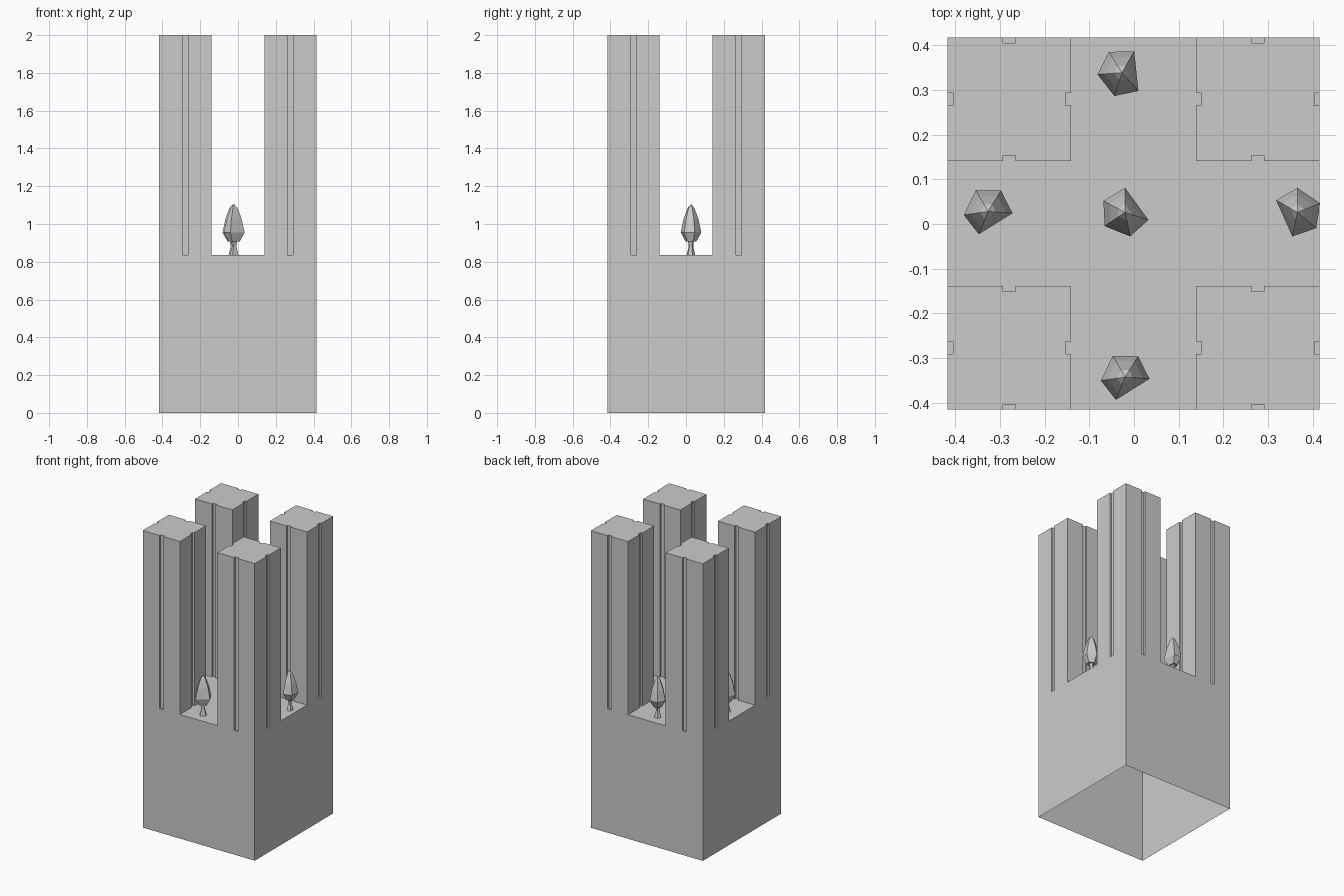
import bpy, bmesh, math

if "Cube" in bpy.data.objects:
    bpy.data.objects.remove(bpy.data.objects["Cube"])

IN, OUT, DEP = 0.14, 0.417, 0.012      # street half width, outer half width, groove depth
N0, N1 = 0.264, 0.292                  # groove span along each tower side
FLOOR, TOP = 0.835, 2.0
OX, OY = -0.001, 0.001


def finish(bm, name):
    bmesh.ops.remove_doubles(bm, verts=bm.verts[:], dist=1e-5)
    bmesh.ops.recalc_face_normals(bm, faces=bm.faces[:])
    me = bpy.data.meshes.new(name)
    bm.to_mesh(me)
    bm.free()
    ob = bpy.data.objects.new(name, me)
    bpy.context.collection.objects.link(ob)
    return ob


def cell_height(x, y):
    x, y = abs(x), abs(y)
    if x > OUT or y > OUT:
        return 0.0
    if x < IN or y < IN:
        return FLOOR
    for p, q in ((x, y), (y, x)):
        if N0 < q < N1 and (p < IN + DEP or p > OUT - DEP):
            return FLOOR
    return TOP


# Open-bottomed block with four grooved towers, raised from an uneven grid
half = [IN, IN + DEP, N0, N1, OUT - DEP, OUT]
cuts = [-c for c in reversed(half)] + half
edges = [-1] + cuts + [1]
mid = [(a + b) / 2 for a, b in zip(edges, edges[1:])]
H = [[cell_height(x, y) for y in mid] for x in mid]
bm = bmesh.new()


def quad(*pts):
    bm.faces.new([bm.verts.new((x + OX, y + OY, z)) for x, y, z in pts])


def wall(p, q, h1, h2):
    lo, hi = min(h1, h2), max(h1, h2)
    levels = [z for z in (0.0, FLOOR, TOP) if lo <= z <= hi]
    for z0, z1 in zip(levels, levels[1:]):
        quad((*p, z0), (*q, z0), (*q, z1), (*p, z1))


n = len(cuts)
for i in range(n):
    for j in range(n - 1):
        a, b = cuts[j], cuts[j + 1]
        wall((cuts[i], a), (cuts[i], b), H[i][j + 1], H[i + 1][j + 1])
        wall((a, cuts[i]), (b, cuts[i]), H[j + 1][i], H[j + 1][i + 1])
        if i < n - 1:
            h, x0, x1 = H[i + 1][j + 1], cuts[i], cuts[i + 1]
            quad((x0, a, h), (x1, a, h), (x1, b, h), (x0, b, h))
bmesh.ops.remove_doubles(bm, verts=bm.verts[:], dist=1e-5)
bmesh.ops.recalc_face_normals(bm, faces=bm.faces[:])
bmesh.ops.dissolve_limit(bm, angle_limit=0.01, verts=bm.verts[:], edges=bm.edges[:])
finish(bm, "tower_block")


# Low-poly trees: uneven five-sided crown on a flared trunk
ANGLES = [0, 108, 170, 232, 300]
CROWN = [(0.029, 0.908), (0.055, 0.955), (0.040, 1.025), (0.018, 1.085)]
TRUNK = [(0.023, FLOOR), (0.012, 0.88), (0.016, 0.915)]


def loft(bm, x, y, turn, profile, apex=None):
    rings = []
    for r, z in profile:
        rings.append([bm.verts.new((x + r * math.cos(math.radians(a + turn)),
                                    y + r * math.sin(math.radians(a + turn)), z))
                      for a in ANGLES])
    for lo, hi in zip(rings, rings[1:]):
        for k in range(5):
            m = (k + 1) % 5
            bm.faces.new((lo[k], lo[m], hi[m], hi[k]))
    if apex:
        bm.faces.new(rings[0][::-1])
        tip = bm.verts.new((x, y, apex))
        for k in range(5):
            bm.faces.new((rings[-1][k], rings[-1][(k + 1) % 5], tip))


TREES = {"front": (-0.020, -0.343, 248), "left": (-0.327, 0.028, 248),
         "centre": (-0.020, 0.026, 342), "right": (0.366, 0.026, 150),
         "back": (-0.027, 0.339, 312)}
for side, (x, y, turn) in TREES.items():
    bm = bmesh.new()
    loft(bm, x, y, turn, TRUNK)
    finish(bm, "tree_trunk_" + side)
    bm = bmesh.new()
    loft(bm, x, y, turn, CROWN, 1.105)
    finish(bm, "tree_crown_" + side)
